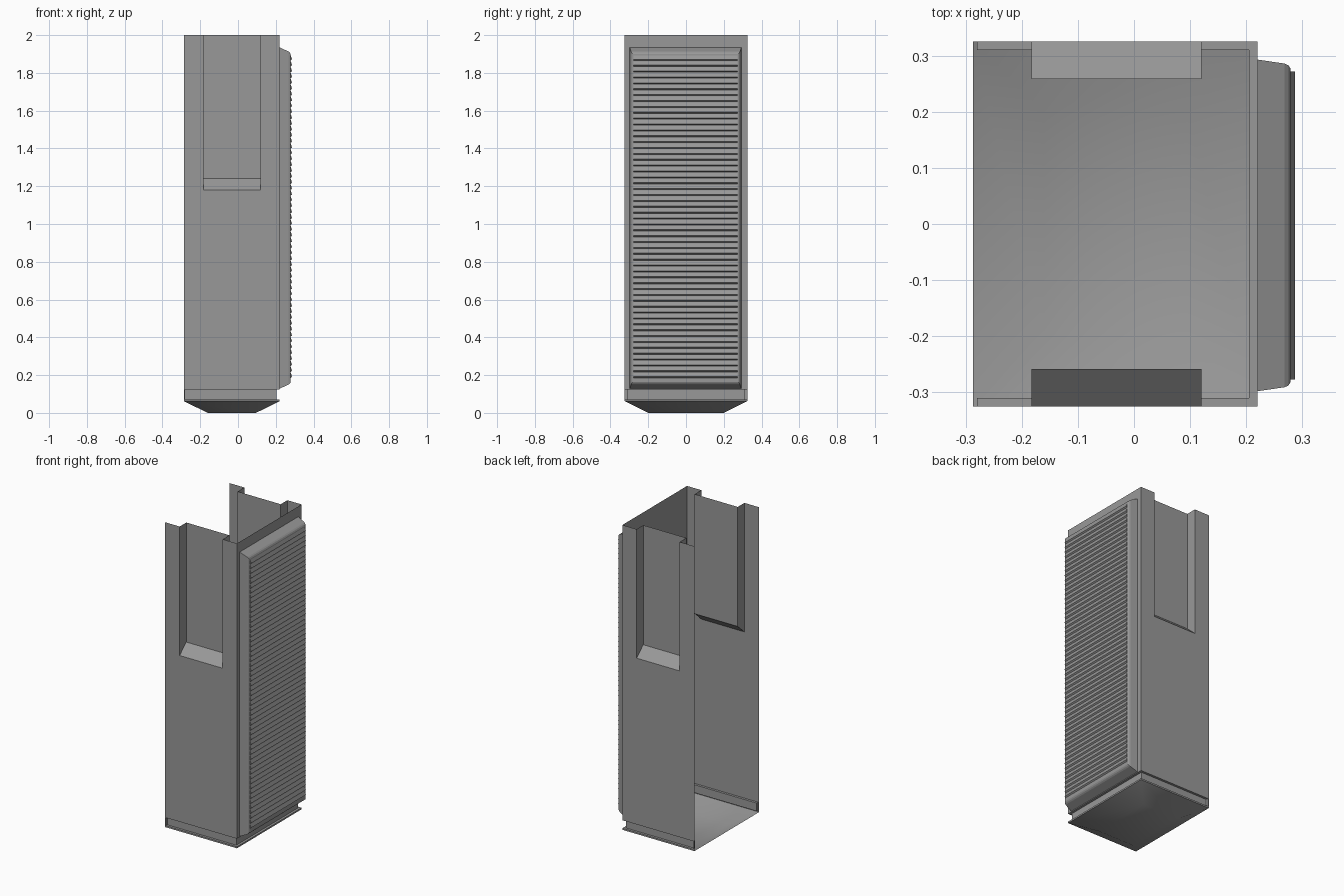
import bpy, bmesh, math

if "Cube" in bpy.data.objects:
    bpy.data.objects.remove(bpy.data.objects["Cube"])

X0, X1, Y1, TOP = -0.287, 0.22, 0.325, 2.0

grey = bpy.data.materials.new("dark_grey")
grey.diffuse_color = (0.315, 0.315, 0.315, 1)
grey.use_nodes = True
grey.node_tree.nodes["Principled BSDF"].inputs["Base Color"].default_value = grey.diffuse_color


def finish(name, bm, smooth=False):
    bmesh.ops.remove_doubles(bm, verts=bm.verts, dist=1e-4)
    bmesh.ops.recalc_face_normals(bm, faces=bm.faces)
    mesh = bpy.data.meshes.new(name)
    bm.to_mesh(mesh)
    bm.free()
    mesh.materials.append(grey)
    ob = bpy.data.objects.new(name, mesh)
    bpy.context.collection.objects.link(ob)
    if smooth:
        bpy.context.view_layer.objects.active = ob
        ob.select_set(True)
        bpy.ops.object.shade_smooth_by_angle(angle=math.radians(45))
        ob.select_set(False)
    return ob


def face(bm, pts):
    return bm.faces.new([bm.verts.new(p) for p in pts])


def loft(bm, rings, closed=True):
    n = len(rings[0])
    for a, b in zip(rings, rings[1:]):
        for i in range(n if closed else n - 1):
            j = (i + 1) % n
            face(bm, [a[i], a[j], b[j], b[i]])


XG = X0 + 0.007  # where the groove stops short of the open side


def u_path(inset, z):
    y = Y1 - inset
    return [(XG, -y, z), (X1 - inset, -y, z), (X1 - inset, y, z), (XG, y, z)]


# Thin shell: three walls, open at the top and at the -x side
G, GL, B = 0.123, 0.072, 0.062
RX0, RX1, RY, RZ0, RZ1 = -0.183, 0.12, 0.258, 1.18, 1.24
bm = bmesh.new()
face(bm, [(X1, -Y1, G), (X1, Y1, G), (X1, Y1, TOP), (X1, -Y1, TOP)])
for s in (-1, 1):
    o, d, g = s * Y1, s * RY, s * (Y1 - 0.015)
    # wall around the notch
    face(bm, [(X0, o, G), (XG, o, G), (X1, o, G), (X1, o, RZ0), (RX1, o, RZ0), (RX0, o, RZ0), (X0, o, RZ0)])
    face(bm, [(X0, o, RZ0), (RX0, o, RZ0), (RX0, o, TOP), (X0, o, TOP)])
    face(bm, [(RX1, o, RZ0), (X1, o, RZ0), (X1, o, TOP), (RX1, o, TOP)])
    # recess: sloped sill, back and cheeks
    face(bm, [(RX0, o, RZ0), (RX1, o, RZ0), (RX1, d, RZ1), (RX0, d, RZ1)])
    face(bm, [(RX0, d, RZ1), (RX1, d, RZ1), (RX1, d, TOP), (RX0, d, TOP)])
    for x in (RX0, RX1):
        face(bm, [(x, o, RZ0), (x, d, RZ1), (x, d, TOP), (x, o, TOP)])
    # flush strip and end cap closing the groove
    for za, zb in ((GL, G), (B, GL)):
        face(bm, [(X0, o, za), (XG, o, za), (XG, o, zb), (X0, o, zb)])
    face(bm, [(XG, o, GL), (XG, g, GL), (XG, g, G), (XG, o, G)])
# shadow groove near the bottom
loft(bm, [u_path(0, G), u_path(0.015, G), u_path(0.015, GL), u_path(0, GL), u_path(0, B)],
     closed=False)
finish("cabinet_shell", bm)

# Shallow tapered floor pan
bm = bmesh.new()
rim = [(X0, -Y1, B), (X1, -Y1, B), (X1, Y1, B), (X0, Y1, B)]
flat = [(-0.16, -0.2, 0), (0.095, -0.2, 0), (0.095, 0.2, 0), (-0.16, 0.2, 0)]
loft(bm, [rim, flat])
face(bm, flat)
finish("floor_pan", bm, smooth=True)


# Raised grille panel on the +x wall
def panel_ring(x, inset_y, inset_z):
    y0, y1 = -0.298 + inset_y, 0.293 - inset_y
    z0, z1 = 0.128 + inset_z, 1.935 - inset_z
    return [(x, y0, z0), (x, y1, z0), (x, y1, z1), (x, y0, z1)]


bm = bmesh.new()
rings = [panel_ring(X1, 0, 0), panel_ring(0.268, 0.007, 0.022),
         panel_ring(0.275, 0.010, 0.028), panel_ring(0.279, 0.016, 0.036)]
loft(bm, rings)
face(bm, rings[-1])
finish("grille_panel", bm)

# Louvre slats: long upper slope, short underside
bm = bmesh.new()
count, low, high = 55, 0.192, 1.872
for i in range(count):
    z = low + (high - low) * i / (count - 1)
    prof = [(0.278, z - 0.007), (0.287, z), (0.278, z + 0.023)]
    ends = [[(x, y, h) for x, h in prof] for y in (-0.277, 0.272)]
    loft(bm, ends)
    for e in ends:
        face(bm, e)
finish("grille_slats", bm)
